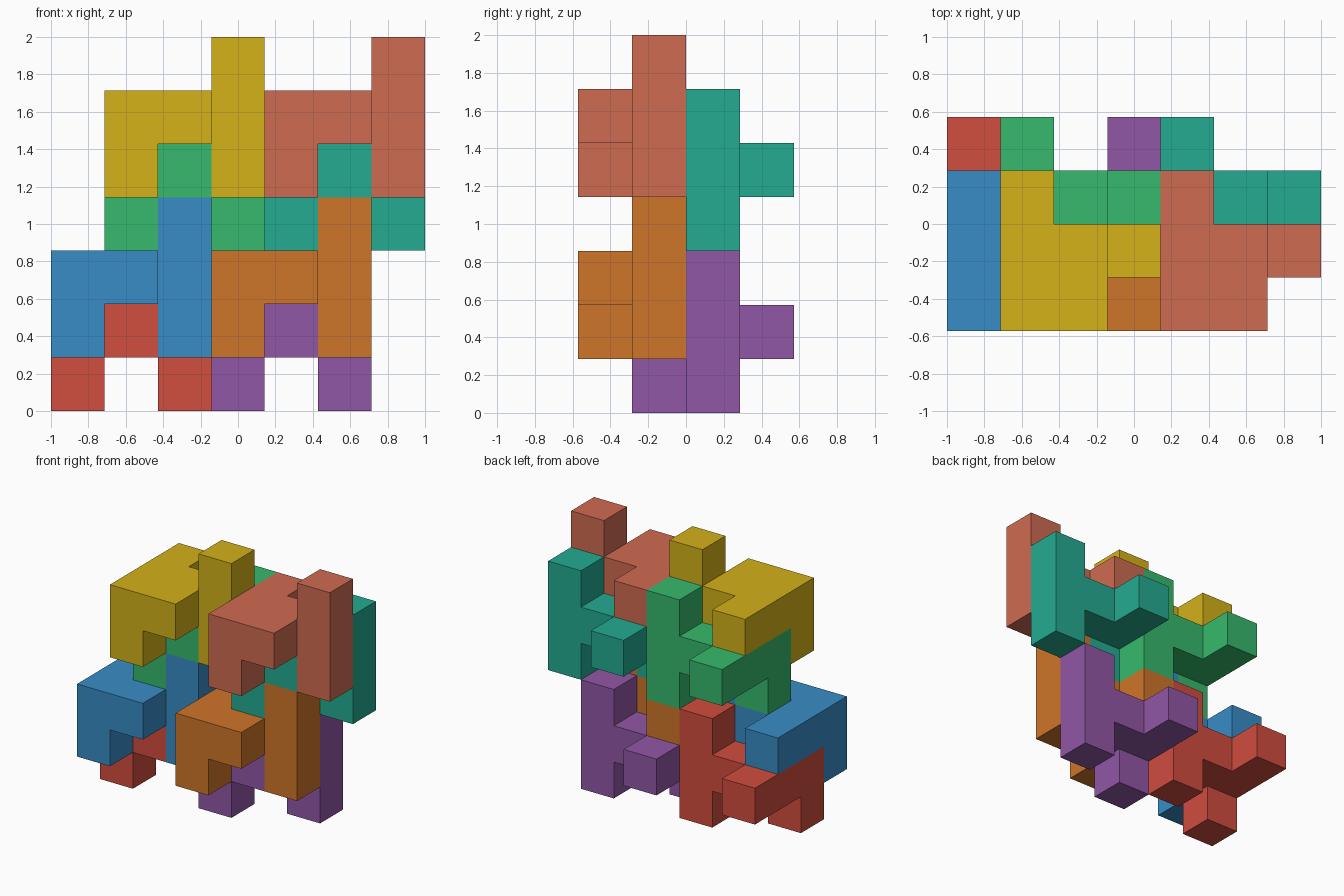
import bpy, bmesh
from mathutils import Vector

if "Cube" in bpy.data.objects:
    bpy.data.objects.remove(bpy.data.objects["Cube"])

U = 2 / 7                              # edge of one cube cell
ORIGIN = Vector((-1, -2 * U, 0))       # corner of the 7 x 4 x 7 cell grid

# Cells of the repeating interlocking piece: bar, foot, bridge and post
bar = [(0, y, 1) for y in (1, 2, 3)]
foot = [(0, 1, 0)]
bridge = [(1, 1, 1), (1, 2, 1)]
post = [(2, 2, z) for z in (0, 1, 2)]
CELLS = set(bar + foot + bridge + post)


def linear(c):
    # 8-bit sRGB channel to linear
    c /= 255
    return c / 12.92 if c <= 0.04045 else ((c + 0.055) / 1.055) ** 2.4


def make_piece(name, offset, color):
    bm = bmesh.new()
    # Outer cell walls only, so that each piece is one closed shell
    for cell in CELLS:
        for axis in range(3):
            for side in (-1, 1):
                n = Vector((0, 0, 0))
                n[axis] = side
                if tuple(int(a + b) for a, b in zip(cell, n)) in CELLS:
                    continue
                u = Vector((0, 0, 0))
                u[(axis + 1) % 3] = 0.5
                v = n.cross(u)
                c = Vector(cell) + Vector(offset) + Vector((0.5, 0.5, 0.5)) + n / 2
                corners = (c - u - v, c + u - v, c + u + v, c - u + v)
                bm.faces.new([bm.verts.new(ORIGIN + p * U) for p in corners])
    bmesh.ops.remove_doubles(bm, verts=bm.verts, dist=1e-4)
    # Merge coplanar squares into large flat faces
    bmesh.ops.dissolve_limit(bm, angle_limit=0.01, verts=bm.verts, edges=bm.edges)
    bmesh.ops.recalc_face_normals(bm, faces=bm.faces)
    mesh = bpy.data.meshes.new(name)
    bm.to_mesh(mesh)
    bm.free()
    mat = bpy.data.materials.new(name + "_color")
    mat.diffuse_color = (*[linear(c) for c in color], 1)
    mat.use_nodes = True
    mat.node_tree.nodes["Principled BSDF"].inputs["Base Color"].default_value = mat.diffuse_color
    mesh.materials.append(mat)
    bpy.context.collection.objects.link(bpy.data.objects.new(name, mesh))


# Four pairs: each back piece has a front piece one cell forward and one up
PAIRS = [
    ((0, 0, 0), ("red", (209, 77, 63)), ("blue", (56, 140, 199))),
    ((3, 0, 0), ("purple", (145, 87, 166)), ("orange", (207, 117, 41))),
    ((1, 0, 3), ("green", (54, 186, 108)), ("yellow", (212, 178, 25))),
    ((4, 0, 3), ("teal", (36, 171, 145)), ("salmon", (207, 107, 82))),
]
for (x, y, z), (back, back_col), (front, front_col) in PAIRS:
    make_piece(back + "_back_piece", (x, y, z), back_col)
    make_piece(front + "_front_piece", (x, y - 1, z + 1), front_col)
